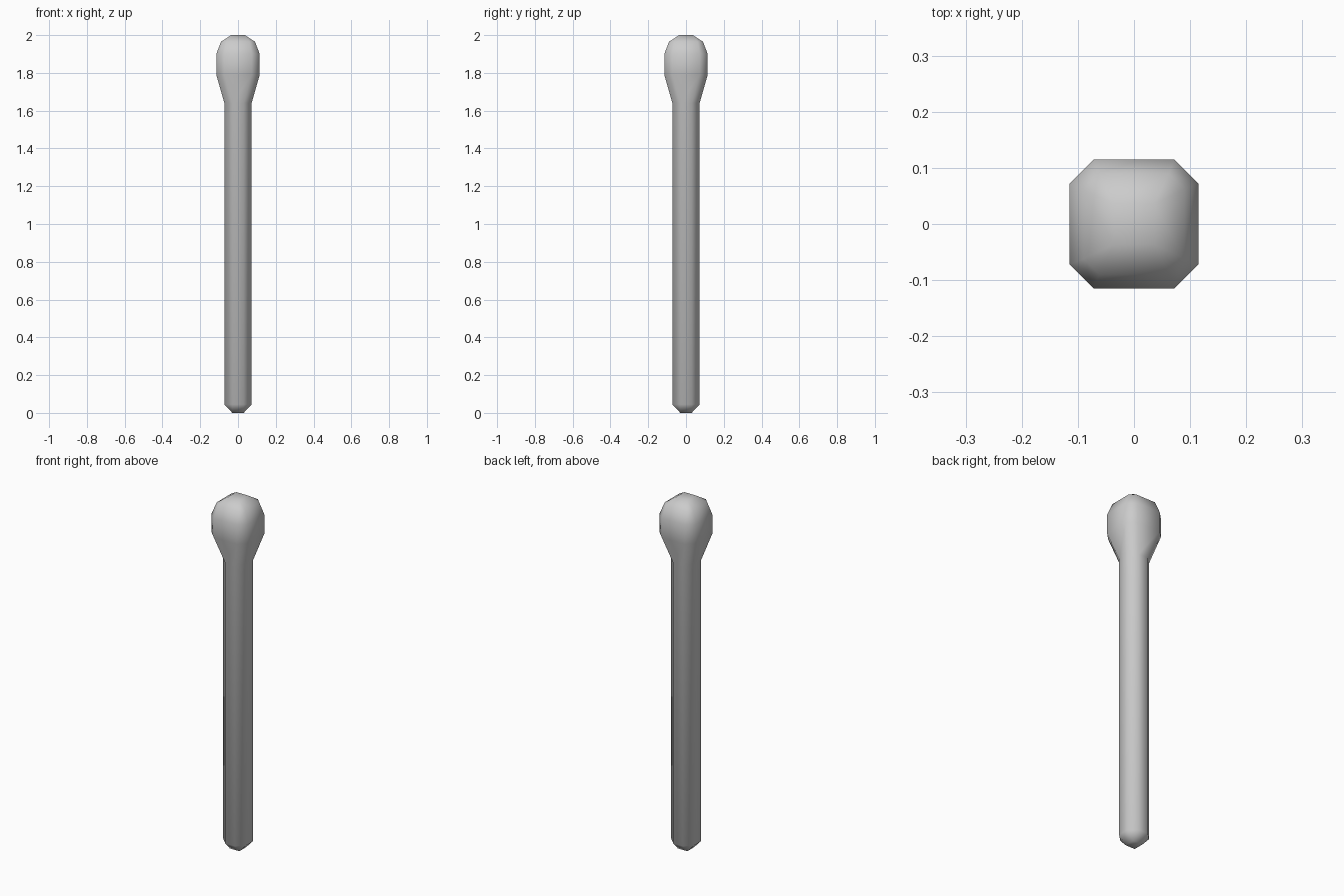
import bpy, bmesh

if "Cube" in bpy.data.objects:
    bpy.data.objects.remove(bpy.data.objects["Cube"])

# Profile rings: height, half width of the square section, half length of its flat sides
RINGS = [
    (0.00, 0.030, 0.030),   # blunt foot
    (0.045, 0.072, 0.030),  # stick
    (1.64, 0.072, 0.030),   # neck
    (1.79, 0.115, 0.072),   # head
    (1.90, 0.115, 0.072),
    (1.965, 0.090, 0.062),
    (2.00, 0.036, 0.036),   # crown
]


def chamfered_square(bm, z, a, c):
    pts = [(a, -c), (a, c), (c, a), (-c, a), (-a, c), (-a, -c), (-c, -a), (c, -a)]
    return [bm.verts.new((x, y, z)) for x, y in pts]


# Stick flowing into the swollen head, lofted as one smooth skin
bm = bmesh.new()
rings = [chamfered_square(bm, *r) for r in RINGS]
for lo, hi in zip(rings, rings[1:]):
    for i in range(8):
        j = (i + 1) % 8
        bm.faces.new((lo[i], lo[j], hi[j], hi[i]))
bm.faces.new(rings[0][::-1])
bm.faces.new(rings[-1])
bmesh.ops.remove_doubles(bm, verts=bm.verts[:], dist=0.0005)
bmesh.ops.recalc_face_normals(bm, faces=bm.faces[:])
for f in bm.faces:
    f.smooth = True

mesh = bpy.data.meshes.new("matchstick")
bm.to_mesh(mesh)
bm.free()
bpy.context.collection.objects.link(bpy.data.objects.new("matchstick", mesh))
